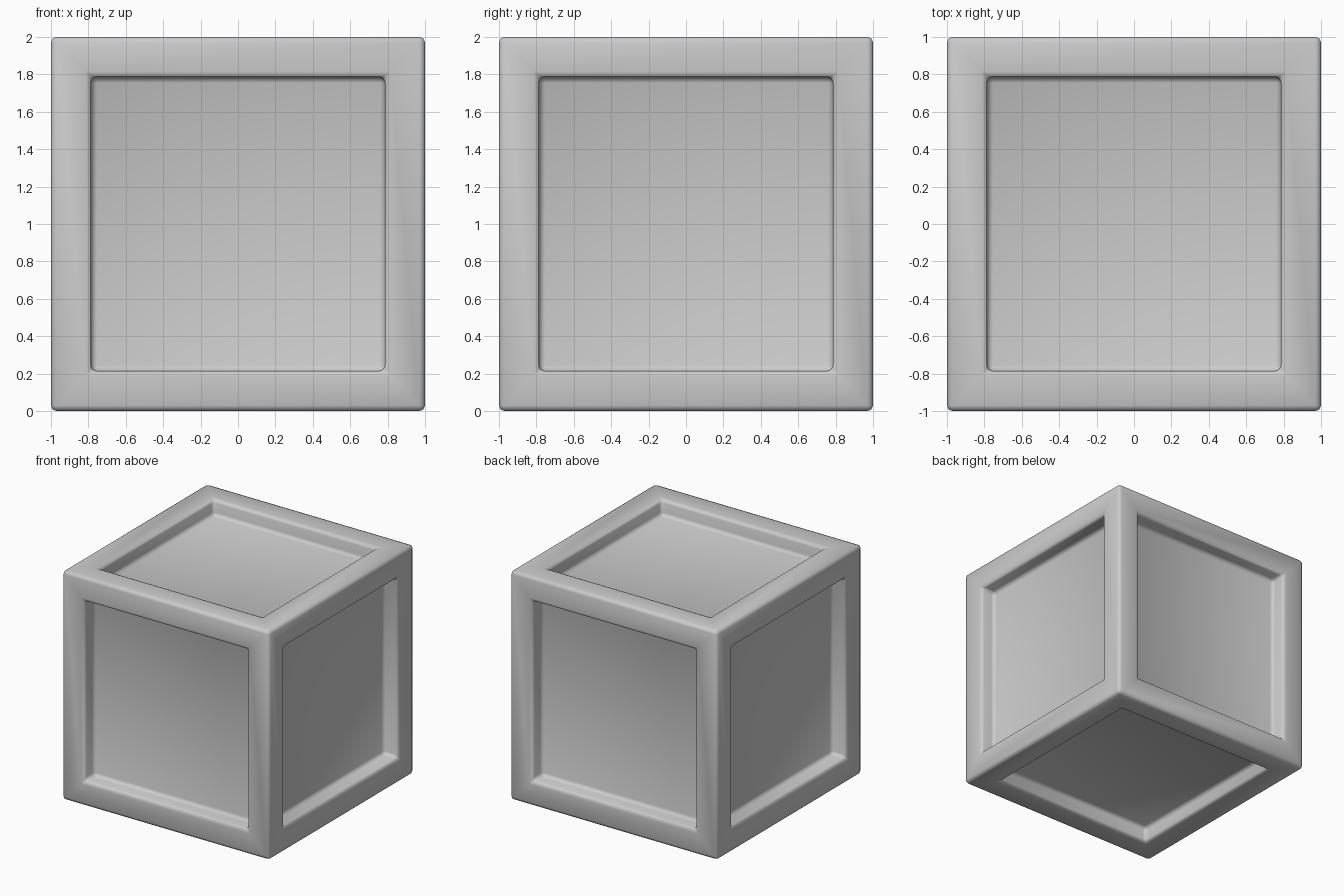
import bpy, bmesh
from mathutils import Matrix

if "Cube" in bpy.data.objects:
    bpy.data.objects.remove(bpy.data.objects["Cube"])

# Cube with a raised frame around a recessed panel on every side
bm = bmesh.new()
bmesh.ops.create_cube(bm, size=2, matrix=Matrix.Translation((0, 0, 1)))
panels = bm.faces[:]
bmesh.ops.inset_individual(bm, faces=panels, thickness=0.215, depth=0,
                           use_even_offset=True)

# Sink the panels with straight walls
for face in panels:
    inward = -face.normal.copy()
    new = bmesh.ops.extrude_discrete_faces(bm, faces=[face])["faces"]
    bmesh.ops.translate(bm, verts=new[0].verts[:], vec=inward * 0.14)
bmesh.ops.recalc_face_normals(bm, faces=bm.faces[:])

mesh = bpy.data.meshes.new("panelled_crate")
bm.to_mesh(mesh)
bm.free()
crate = bpy.data.objects.new("panelled_crate", mesh)
bpy.context.collection.objects.link(crate)

# Narrow rounded edges, smooth shaded throughout
bevel = crate.modifiers.new("edge_rounding", "BEVEL")
bevel.width = 0.03
bevel.segments = 2
bevel.limit_method = "ANGLE"
for poly in mesh.polygons:
    poly.use_smooth = True
